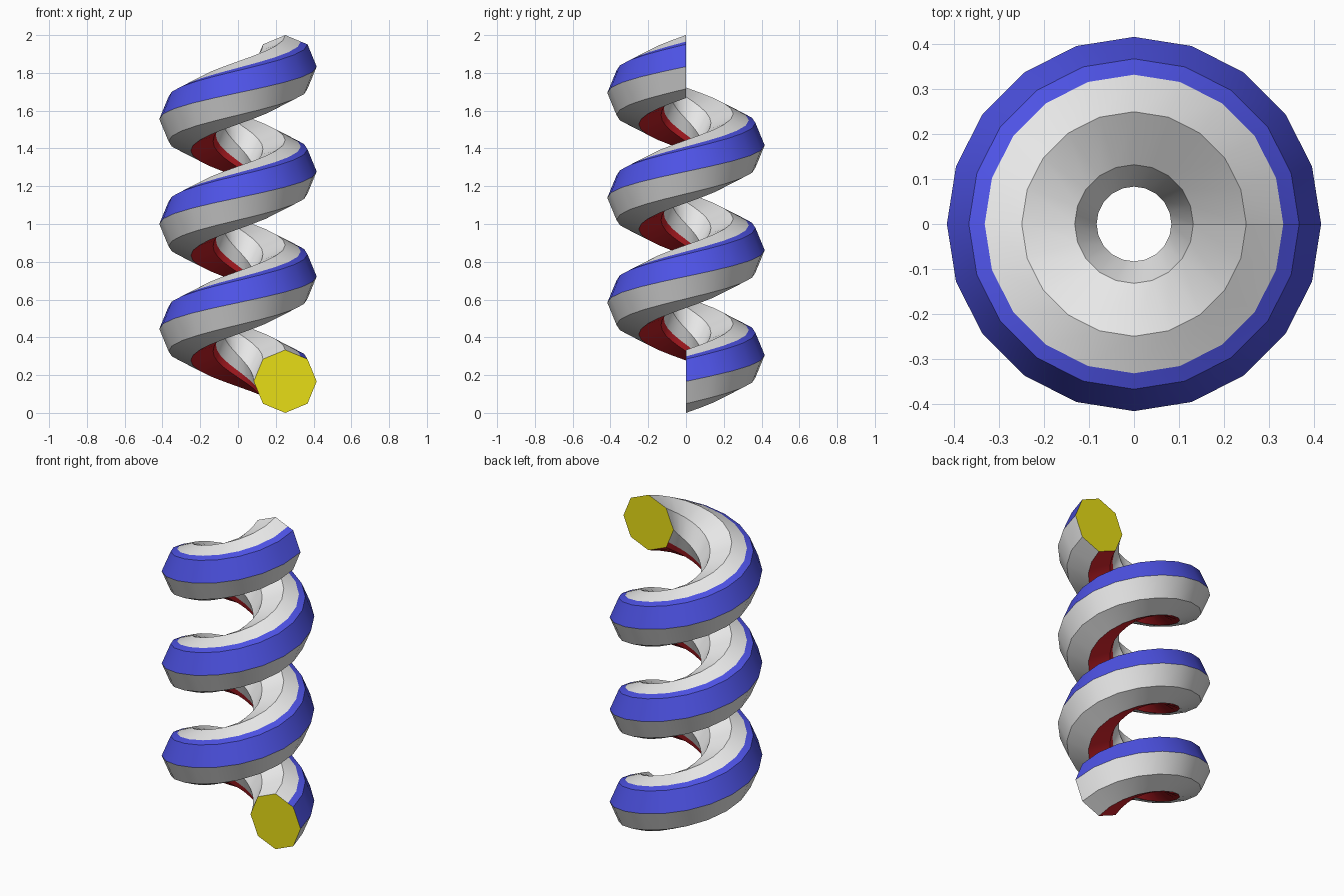
import bpy, bmesh, math

if "Cube" in bpy.data.objects:
    bpy.data.objects.remove(bpy.data.objects["Cube"])

COIL_R, TUBE_R = 0.25, 1 / 6      # coil radius, tube radius
TURNS, STEPS, PITCH = 3, 20, 5 / 9


def material(name, rgb):
    m = bpy.data.materials.new(name)
    m.diffuse_color = (*rgb, 1)
    m.use_nodes = True
    m.node_tree.nodes["Principled BSDF"].inputs["Base Color"].default_value = m.diffuse_color
    return m


mats = [material("light grey", (0.80, 0.80, 0.80)),
        material("blue", (0.075, 0.085, 0.78)),
        material("red", (0.60, 0.015, 0.022)),
        material("yellow", (0.83, 0.75, 0.008))]
GREY, BLUE, RED, YELLOW = range(4)


def octagon_point(s):
    """Point on the octagon outline; s counts sides from the outermost corner."""
    i, f = int(s), s - int(s)
    a, b = math.radians(45 * i), math.radians(45 * (i + 1))
    return (TUBE_R * ((1 - f) * math.cos(a) + f * math.cos(b)),
            TUBE_R * ((1 - f) * math.sin(a) + f * math.sin(b)))


# Octagon profile with extra points where the painted stripes end
marks = sorted(list(range(8)) + [1.3, 4.7])
profile = [octagon_point(s) for s in marks]


def stripe(s):
    if s < 1.3:
        return BLUE
    if 4.7 <= s < 6:
        return RED
    return GREY


# Sweep the profile up the helix
bm = bmesh.new()
rings = []
for k in range(TURNS * STEPS + 1):
    t = k / STEPS
    a = 2 * math.pi * t
    rings.append([bm.verts.new(((COIL_R + u) * math.cos(a),
                                (COIL_R + u) * math.sin(a),
                                TUBE_R + PITCH * t + v)) for u, v in profile])
n = len(profile)
for lo, hi in zip(rings, rings[1:]):
    for j in range(n):
        k = (j + 1) % n
        f = bm.faces.new((lo[j], hi[j], hi[k], lo[k]))
        f.material_index = stripe(marks[j])

# Yellow end caps
for ring in (rings[0], rings[-1]):
    bm.faces.new(ring).material_index = YELLOW
bmesh.ops.recalc_face_normals(bm, faces=bm.faces)

mesh = bpy.data.meshes.new("coil_spring")
bm.to_mesh(mesh)
bm.free()
for m in mats:
    mesh.materials.append(m)
coil = bpy.data.objects.new("coil_spring", mesh)
bpy.context.collection.objects.link(coil)

# Smooth along the coil, crisp octagon edges
bpy.context.view_layer.objects.active = coil
coil.select_set(True)
bpy.ops.object.shade_smooth_by_angle(angle=math.radians(30))
